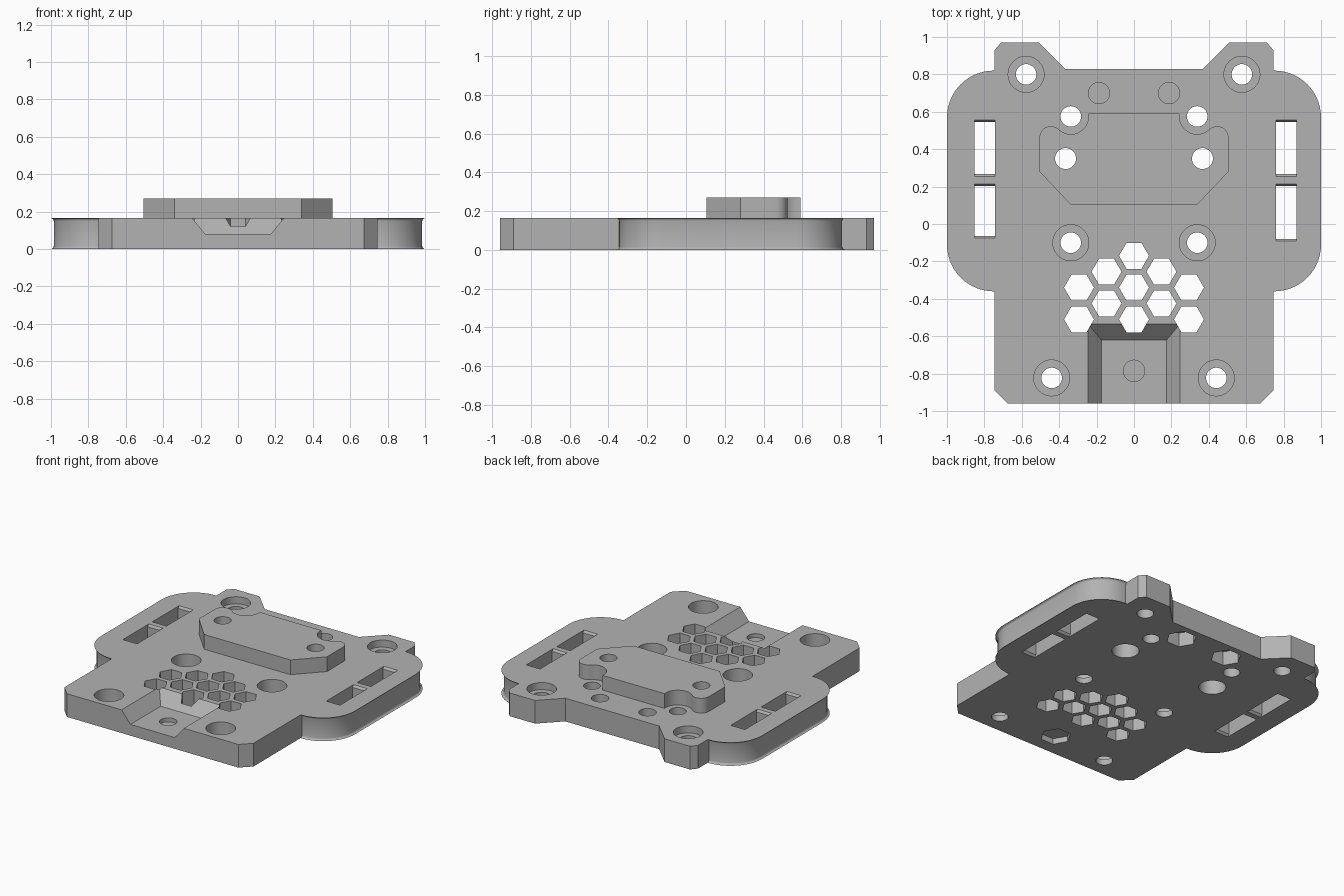
import bpy, bmesh, math

cube = bpy.data.objects.get("Cube")
if cube:
    bpy.data.objects.remove(cube, do_unlink=True)

T = 0.165       # plate thickness
PAD = 0.27      # raised pad top

grey = bpy.data.materials.new("plain_grey")
grey.use_nodes = True
grey.diffuse_color = (0.45, 0.45, 0.45, 1)
grey.node_tree.nodes["Principled BSDF"].inputs["Base Color"].default_value = (0.45, 0.45, 0.45, 1)


def loft(name, sections):
    """Closed solid through stacked outlines given as (z, points)."""
    bm = bmesh.new()
    rings = [[bm.verts.new((x, y, z)) for x, y in pts] for z, pts in sections]
    n = len(rings[0])
    for a, b in zip(rings, rings[1:]):
        for i in range(n):
            j = (i + 1) % n
            bm.faces.new((a[i], a[j], b[j], b[i]))
    bm.faces.new(rings[0][::-1])
    bm.faces.new(rings[-1])
    bmesh.ops.recalc_face_normals(bm, faces=bm.faces)
    mesh = bpy.data.meshes.new(name)
    bm.to_mesh(mesh)
    bm.free()
    mesh.materials.append(grey)
    obj = bpy.data.objects.new(name, mesh)
    bpy.context.collection.objects.link(obj)
    return obj


def prism(name, pts, z0, z1):
    return loft(name, [(z0, pts), (z1, pts)])


def arc(cx, cy, r, a0, a1, n):
    angles = [math.radians(a0 + (a1 - a0) * i / n) for i in range(n + 1)]
    return [(cx + r * math.cos(a), cy + r * math.sin(a)) for a in angles]


def ngon(cx, cy, r, n):
    return arc(cx, cy, r, 0, 360, n)[:-1]


def rect(x0, x1, y0, y1):
    return [(x0, y0), (x1, y0), (x1, y1), (x0, y1)]


def mirrored(half):
    return half + [(-x, y) for x, y in reversed(half)]


def combine(target, other, operation):
    mod = target.modifiers.new(operation, 'BOOLEAN')
    mod.operation = operation
    mod.solver = 'EXACT'
    mod.object = other
    bpy.context.view_layer.objects.active = target
    bpy.ops.object.modifier_apply(modifier=mod.name)
    bpy.data.objects.remove(other, do_unlink=True)


# Main body with two rear ears
plate = prism("mount_plate", mirrored([
    (0.675, -0.96), (0.745, -0.89), (0.745, 0.93), (0.71, 0.97),
    (0.51, 0.97), (0.37, 0.83)]), 0, T)


# Rounded side wings with softened rims
def wing_outline(inset):
    r = 0.25 - inset
    return mirrored(arc(0.75, -0.11, r, -90, 0, 14) + arc(0.75, 0.57, r, 0, 90, 14))


B = 0.015
rim = [(B * (1 - math.cos(math.radians(a))), B * (1 - math.sin(math.radians(a))))
       for a in (90, 60, 30, 0)]
lower = [(h, wing_outline(B - i)) for i, h in rim]
upper = [(T - h, wing_outline(B - i)) for i, h in reversed(rim)]
combine(plate, loft("side_wings", lower + upper), 'UNION')

# Raised pad, scalloped around the rear holes
pad = mirrored([(0.34, 0.105), (0.505, 0.28)]
               + arc(0.445, 0.463, 0.06, 0, 134, 12)
               + arc(0.338, 0.575, 0.095, -46, -180, 14)[1:]
               + [(0.243, 0.59)])
combine(plate, prism("raised_pad", pad, 0.08, PAD), 'UNION')

# Sloped front channel
floor, slope = 0.08, 0.085
combine(plate, loft("channel_cutter", [
    (floor, rect(-0.175, 0.175, -1.2, -0.62)),
    (floor + 2 * slope, rect(-0.315, 0.315, -1.2, -0.45))]), 'DIFFERENCE')


def cut(pts, z0, z1):
    combine(plate, prism("cutter", pts, z0, z1), 'DIFFERENCE')


# Strap slots with eased ends
for x0, x1, front in ((-0.854, -0.742, -0.064), (0.76, 0.868, -0.08)):
    for y0, y1 in ((front, 0.203), (0.267, 0.545)):
        wide = rect(x0, x1, y0 - 0.012, y1 + 0.012)
        slim = rect(x0, x1, y0, y1)
        combine(plate, loft("slot_cutter", [
            (-0.01, wide), (0, wide), (0.015, slim), (T - 0.015, slim),
            (T, wide), (T + 0.01, wide)]), 'DIFFERENCE')

# Screw holes: position, counterbore floor or None
for x, y, ledge in ((0.577, 0.80, 0.115), (0.338, -0.10, 0.04),
                    (0.44, -0.823, 0.04), (0.338, 0.575, None)):
    for s in (-1, 1):
        cut(ngon(s * x, y, 0.055, 32), -0.1, 0.4)
        if ledge:
            cut(ngon(s * x, y, 0.096, 40), ledge, 0.4)

# Pad holes, counterbored from below
for s in (-1, 1):
    cut(ngon(s * 0.366, 0.35, 0.056, 32), -0.1, 0.4)
    cut(ngon(s * 0.366, 0.35, 0.088, 40), -0.1, 0.15)

# Blind screw holes over hexagonal nut pockets
for x, y, pocket in ((-0.187, 0.70, 0.1), (0.187, 0.70, 0.1), (0, -0.785, 0.04)):
    cut(ngon(x, y, 0.057, 32), pocket + 0.012, 0.4)
    cut(ngon(x, y, 0.1, 6), -0.1, pocket)

# Honeycomb vents
for col in range(-2, 3):
    top = -0.17 - 0.085 * abs(col)
    for row in range(3 if col == 0 else 2):
        cut(ngon(col * 0.147, top - 0.17 * row, 0.08, 6), -0.1, 0.4)

# Smooth curved walls, keep edges crisp
bpy.ops.object.select_all(action='DESELECT')
plate.select_set(True)
bpy.context.view_layer.objects.active = plate
bpy.ops.object.shade_smooth_by_angle(angle=math.radians(32))
